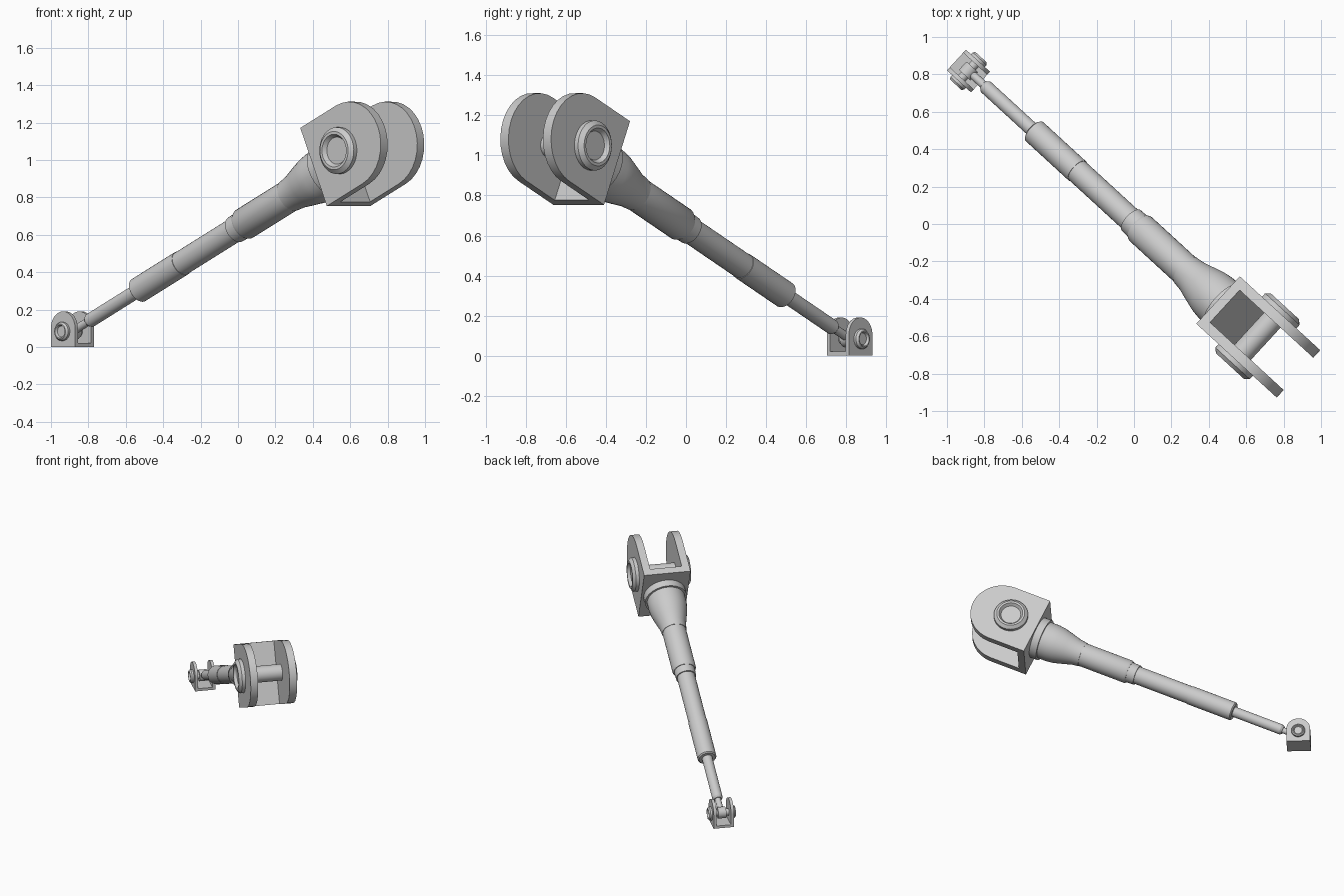
import bpy, bmesh, math
from mathutils import Matrix, Vector

cube = bpy.data.objects.get("Cube")
if cube:
    bpy.data.objects.remove(cube)

grey = bpy.data.materials.new("steel_grey")
grey.use_nodes = True
grey.diffuse_color = (0.6, 0.6, 0.6, 1)
grey.node_tree.nodes["Principled BSDF"].inputs["Base Color"].default_value = (0.6, 0.6, 0.6, 1)

# Frames: local x runs along the strut, local y along the hinge pins
LOW, HIGH = Vector((-0.885, 0.818, 0.083)), Vector((0.66, -0.60, 1.05))
span = HIGH - LOW
LENGTH = span.length
yaw = Matrix.Rotation(math.atan2(span.y, span.x), 4, 'Z')
pitch = Matrix.Rotation(-math.asin(span.z / LENGTH), 4, 'Y')
foot = Matrix.Translation(LOW) @ yaw
strut = foot @ pitch
head = Matrix.Translation(HIGH) @ yaw @ pitch
ALONG_X = Matrix.Rotation(math.pi / 2, 4, 'Y')
ALONG_Y = Matrix.Rotation(-math.pi / 2, 4, 'X')


def finish(name, bm, frame):
    bmesh.ops.recalc_face_normals(bm, faces=bm.faces)
    mesh = bpy.data.meshes.new(name)
    bm.to_mesh(mesh)
    bm.free()
    mesh.materials.append(grey)
    obj = bpy.data.objects.new(name, mesh)
    bpy.context.collection.objects.link(obj)
    obj.matrix_world = frame
    bpy.ops.object.select_all(action='DESELECT')
    obj.select_set(True)
    bpy.context.view_layer.objects.active = obj
    bpy.ops.object.shade_smooth_by_angle(angle=math.radians(30))
    return obj


def lathe(name, profile, frame, sides=32):
    """Turn (distance, radius) points around the local z axis."""
    bm = bmesh.new()
    verts = [bm.verts.new((r, 0, d)) for d, r in profile]
    edges = [bm.edges.new(pair) for pair in zip(verts, verts[1:])]
    bmesh.ops.spin(bm, geom=verts + edges, cent=(0, 0, 0), axis=(0, 0, 1),
                   angle=math.tau, steps=sides)
    bmesh.ops.remove_doubles(bm, verts=bm.verts, dist=0.0002)
    return finish(name, bm, frame)


def rod(name, start, end, radius, frame):
    return lathe(name, [(start, 0), (start, radius), (end, radius), (end, 0)], frame)


def box(name, low, high, frame):
    bm = bmesh.new()
    bmesh.ops.create_cube(bm, size=1)
    low, high = Vector(low), Vector(high)
    for v in bm.verts:
        v.co = (low + high) / 2 + v.co * (high - low)
    return finish(name, bm, frame)


def lug(name, back, centre, radius, y0, y1, frame):
    """Plate with a square back edge and a round end, extruded along y."""
    points = [(back, -radius)]
    for i in range(17):
        a = math.pi * (i / 16 - 0.5)
        points.append((centre + radius * math.cos(a), radius * math.sin(a)))
    points.append((back, radius))
    bm = bmesh.new()
    face = bm.faces.new([bm.verts.new((x, y0, z)) for x, z in points])
    new = bmesh.ops.extrude_face_region(bm, geom=[face])["geom"]
    bmesh.ops.translate(bm, vec=(0, y1 - y0, 0),
                        verts=[v for v in new if isinstance(v, bmesh.types.BMVert)])
    return finish(name, bm, frame)


def boss(name, y, depth, radius, side, frame):
    """Chamfered ring with a recessed centre, on one side of a bracket."""
    top = y + depth
    profile = [(y - 0.005, 0), (y - 0.005, radius), (y + depth * 0.55, radius),
               (top, radius * 0.82), (top, radius * 0.7),
               (y + depth * 0.5, radius * 0.58), (y + depth * 0.5, 0)]
    return lathe(name, [(d * side, r) for d, r in profile], frame @ ALONG_Y)


# Large clevis, tilted with the strut
for side, label in ((-1, "right"), (1, "left")):
    lug("clevis_plate_" + label, -0.209, 0.075, 0.23, side * 0.117, side * 0.172, head)
    boss("clevis_boss_" + label, 0.172, 0.045, 0.125, side, head)
box("clevis_base", (-0.209, -0.117, -0.23), (-0.155, 0.117, 0.23), head)
rod("clevis_pin", -0.13, 0.13, 0.06, head @ ALONG_Y)

# Small foot bracket, upright on the ground
upright = foot @ Matrix.Rotation(-math.pi / 2, 4, 'Y')
for side, label in ((-1, "right"), (1, "left")):
    lug("foot_plate_" + label, -LOW.z, 0.02, 0.087, side * 0.053, side * 0.075, upright)
    boss("foot_boss_" + label, 0.075, 0.025, 0.05, side, foot)
box("foot_base", (-0.087, -0.053, -LOW.z), (0.087, 0.053, -LOW.z + 0.02), foot)
rod("foot_pin", -0.06, 0.06, 0.025, foot @ ALONG_Y)

# Strut from the foot eye up to the clevis
axis = strut @ ALONG_X
rod("eye", -0.03, 0.03, 0.042, foot @ ALONG_Y)
rod("eye_neck", 0.0, 0.16, 0.022, axis)
lathe("piston_rod", [(0.125, 0), (0.125, 0.028), (0.14, 0.038), (0.56, 0.038), (0.56, 0)], axis)
lathe("lower_sleeve", [(0.52, 0), (0.52, 0.06), (0.528, 0.069), (0.87, 0.069), (0.87, 0)], axis)
rod("middle_sleeve", 0.87, 1.31, 0.066, axis)
lathe("sleeve_collar", [(1.3, 0), (1.3, 0.074), (1.36, 0.076), (1.36, 0)], axis)
lathe("upper_cylinder", [(1.36, 0), (1.36, 0.08), (1.375, 0.087), (1.74, 0.087), (1.74, 0)], axis)
lathe("flared_neck", [(1.735, 0), (1.735, 0.09), (1.79, 0.097), (1.86, 0.116),
                      (1.93, 0.134), (1.98, 0.14), (2.05, 0.14), (2.05, 0)], axis)
rod("mounting_flange", 2.045, LENGTH - 0.209, 0.155, axis)
